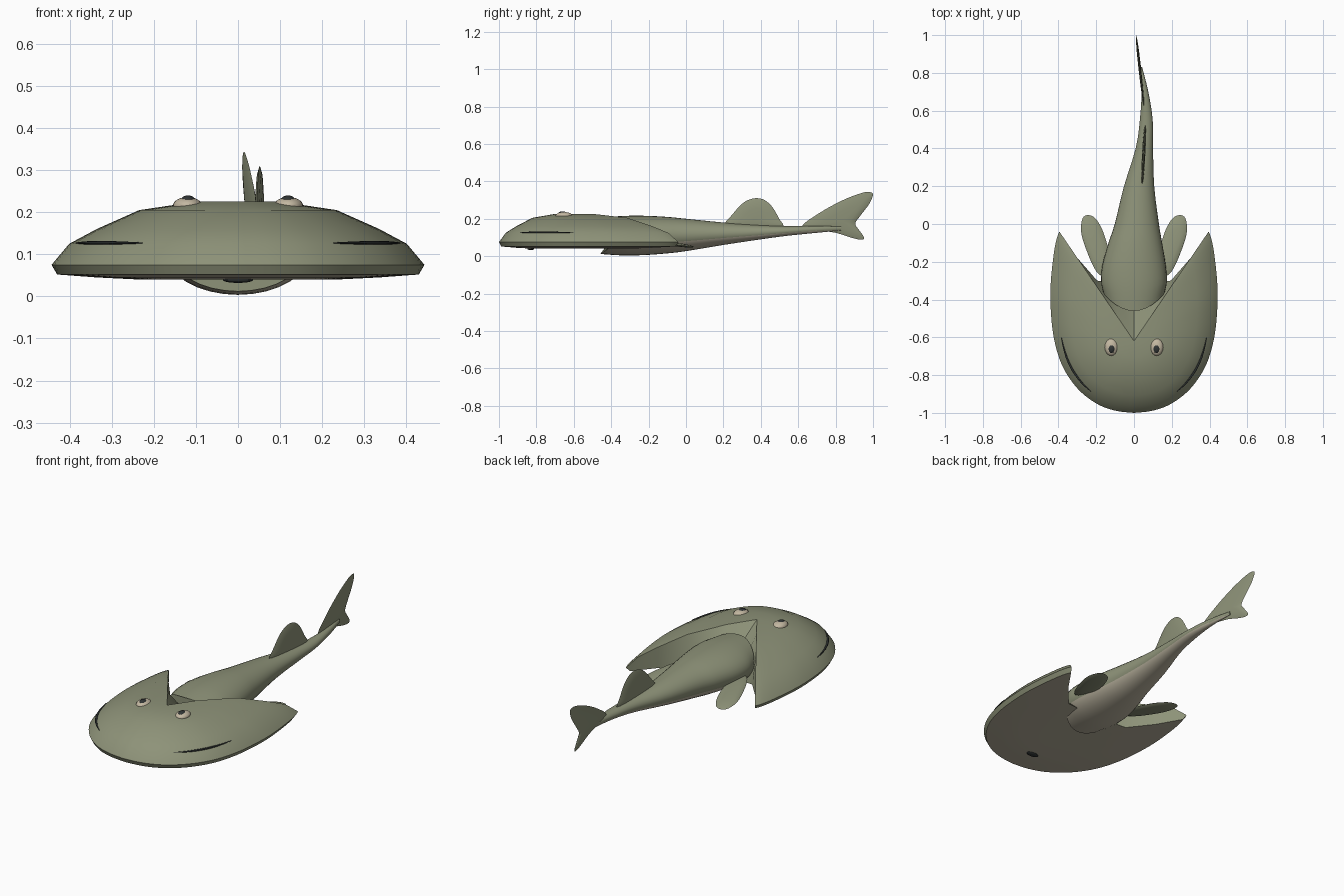
import bpy, bmesh, math
from mathutils import Vector

if "Cube" in bpy.data.objects:
    bpy.data.objects.remove(bpy.data.objects["Cube"])


def material(name, rgb):
    m = bpy.data.materials.new(name)
    m.diffuse_color = (*rgb, 1)
    m.use_nodes = True
    m.node_tree.nodes["Principled BSDF"].inputs["Base Color"].default_value = m.diffuse_color
    return m


OLIVE = material("olive_skin", (0.27, 0.29, 0.19))
BELLY = material("pale_belly", (0.47, 0.43, 0.33))
RIM = material("eye_rim_beige", (0.55, 0.48, 0.36))
DARK = material("dark_marking", (0.03, 0.035, 0.035))


def smooth_line(pts, seg=4, closed=False):
    """Catmull-Rom interpolation of points of any dimension."""
    n, out = len(pts), []
    get = (lambda i: pts[i % n]) if closed else (lambda i: pts[max(0, min(n - 1, i))])
    for i in range(n if closed else n - 1):
        a, b, c, d = (get(i + k) for k in (-1, 0, 1, 2))
        for s in range(seg):
            t = s / seg
            out.append(tuple(0.5 * (2 * q + (r - p) * t + (2 * p - 5 * q + 4 * r - w) * t * t
                                    + (3 * q - p - 3 * r + w) * t ** 3)
                             for p, q, r, w in zip(a, b, c, d)))
    return out if closed else out + [tuple(pts[-1])]


def finish(bm, name, mats, rule=None, angle=40):
    bmesh.ops.remove_doubles(bm, verts=bm.verts, dist=1e-5)
    bmesh.ops.dissolve_degenerate(bm, edges=bm.edges, dist=1e-6)
    bmesh.ops.recalc_face_normals(bm, faces=bm.faces)
    bm.normal_update()
    if rule:
        for f in bm.faces:
            f.material_index = rule(f)
    me = bpy.data.meshes.new(name)
    bm.to_mesh(me)
    bm.free()
    for m in mats:
        me.materials.append(m)
    ob = bpy.data.objects.new(name, me)
    bpy.context.collection.objects.link(ob)
    bpy.ops.object.select_all(action='DESELECT')
    ob.select_set(True)
    bpy.context.view_layer.objects.active = ob
    bpy.ops.object.shade_smooth_by_angle(angle=math.radians(angle))
    return ob


def strip(bm, rows, closed=False):
    """Skin neighbouring rows of points with quads."""
    vs = [[bm.verts.new(p) for p in r] for r in rows]
    for a, b in zip(vs, vs[1:]):
        for j in range(len(a) if closed else len(a) - 1):
            k = (j + 1) % len(a)
            bm.faces.new((a[j], a[k], b[k], b[j]))
    return vs


# Head shield: rings of a horseshoe outline shrunk towards the notch apex
APEX_Y = -0.62
half = smooth_line([(0, -1), (.1, -.988), (.2, -.95), (.3, -.87), (.38, -.75), (.425, -.6),
                    (.442, -.43), (.44, -.3), (.425, -.16), (.41, -.08), (.395, -.04)], 4)
outline = [(-x, y) for x, y in reversed(half[1:])] + half
TOP = [(0, .226), (.226, .225), (.53, .205), (.758, .16), (.905, .125), (1, .075)]
BOTTOM = [(0, .04), (.226, .04), (.53, .04), (.758, .045), (.97, .052), (1, .075)]


def column(p, levels):
    return [(p[0] * r, APEX_Y + (p[1] - APEX_Y) * r, z) for r, z in levels]


bm = bmesh.new()
strip(bm, [column(p, TOP) for p in outline])
strip(bm, [column(p, BOTTOM) for p in outline])
# notch walls sloping down to the rear lower edge
for p in (outline[0], outline[-1]):
    s = math.copysign(1, p[0])
    low = column(p, BOTTOM)
    edge = [(0, -.31, .04), (s * .1, -.308, .04), (s * .195, -.3, .04)] + low[3:]
    strip(bm, [column(p, TOP), edge])
    strip(bm, [low, edge])
finish(bm, "head_shield", [OLIVE, BELLY],
       lambda f: int(f.normal.z < -0.7 and f.calc_center_median().z < .06))

# Body: y, centre x, half width, bottom z, top z, front bulge
stations = smooth_line([
    (-.46, 0, .16, .012, .205, 3.5), (-.34, 0, .174, .004, .215, 1), (-.22, 0, .168, .006, .216, 0),
    (-.1, .007, .142, .015, .21, 0), (0, .015, .117, .027, .2, 0), (.2, .027, .08, .06, .18, 0),
    (.4, .055, .046, .09, .165, 0), (.55, .065, .034, .11, .16, 0), (.7, .058, .018, .125, .162, 0),
    (.83, .038, .005, .138, .158, 0)], 3)
bm = bmesh.new()
rows = []
for y, cx, w, lo, hi, k in stations:
    ring = []
    for j in range(32):
        a = 2 * math.pi * j / 32
        x = w * math.cos(a)
        ring.append((cx + x, y + k * x * x, (lo + hi) / 2 + (hi - lo) / 2 * math.sin(a)))
    rows.append(ring)
vs = strip(bm, rows, True)
bm.faces.new(vs[0])
bm.faces.new(vs[-1])
finish(bm, "body", [OLIVE, BELLY], lambda f: int(f.normal.z < -0.45))


def fin(name, pts, centre, place, thick):
    """Lens-shaped fin; place(u, v, offset) maps the outline into space."""
    loop = smooth_line(pts, 4, True)
    bm = bmesh.new()
    for side in (-1, 1):
        rings = [[place(centre[0] + (u - centre[0]) * r, centre[1] + (v - centre[1]) * r,
                        side * thick * t) for u, v in loop]
                 for r, t in ((1, 0), (.85, .55), (.5, .9), (0, 1))]
        strip(bm, rings, True)
    return finish(bm, name, [OLIVE], angle=60)


# Paired paddle fins behind the shield
paddle = [(.14, -.28), (.13, -.17), (.16, -.05), (.2, .025), (.24, .047), (.272, .03),
          (.28, -.04), (.255, -.13), (.2, -.25)]
for name, s in (("left_paddle_fin", -1), ("right_paddle_fin", 1)):
    fin(name, paddle, (.21, -.1),
        lambda u, v, o, s=s: (s * u, v, .05 - .13 * (v - .04) + o), .011)

# Dorsal fin
fin("dorsal_fin", [(.21, .16), (.25, .225), (.3, .28), (.34, .303), (.38, .31), (.42, .3),
                   (.46, .265), (.495, .205), (.515, .15), (.36, .14)], (.37, .2),
    lambda u, v, o: (.043 + .055 * (u - .22) + o, u, v), .009)

# Tail fin, bending to one side
fin("tail_fin", [(.62, .16), (.72, .235), (.84, .3), (.94, .338), (.985, .342), (1, .328),
                 (.98, .28), (.935, .22), (.905, .175), (.925, .14), (.952, .1), (.935, .088),
                 (.88, .1), (.8, .125), (.7, .14)], (.84, .185),
    lambda u, v, o: (.053 - .11 * (u - .62) + o, u, v), .007)


def blob(name, loc, size, mat):
    bm = bmesh.new()
    bmesh.ops.create_uvsphere(bm, u_segments=20, v_segments=12, radius=1)
    for v in bm.verts:
        v.co = Vector([c * s + l for c, s, l in zip(v.co, size, loc)])
    return finish(bm, name, [mat])


# Eyes, nostrils and side grooves, mirrored
for side, s in (("left", -1), ("right", 1)):
    blob(side + "_eye_rim", (s * .12, -.652, .215), (.035, .046, .021), RIM)
    blob(side + "_pupil", (s * .119, -.66, .227), (.018, .024, .013), DARK)
    blob(side + "_nostril", (s * .068, -.949, .119), (.006, .005, .003), DARK)
    path = [((x * .905) * s, APEX_Y + (y - APEX_Y) * .905, .127)
            for x, y in half if x > .245 and y < -.58]
    bm = bmesh.new()
    rows = []
    for i, (x, y, z) in enumerate(path):
        r = .0015 + .0045 * math.sin(math.pi * i / (len(path) - 1))
        out = Vector((x, y - APEX_Y, 0)).normalized()
        rows.append([Vector((x, y, z)) + out * r * math.cos(a) + Vector((0, 0, r * .8 * math.sin(a)))
                     for a in (math.pi * k / 4 for k in range(8))])
    vs = strip(bm, rows, True)
    bm.faces.new(vs[0])
    bm.faces.new(vs[-1])
    finish(bm, side + "_side_groove", [DARK])

# Mouth on the underside
blob("mouth", (0, -.83, .039), (.036, .018, .007), DARK)
